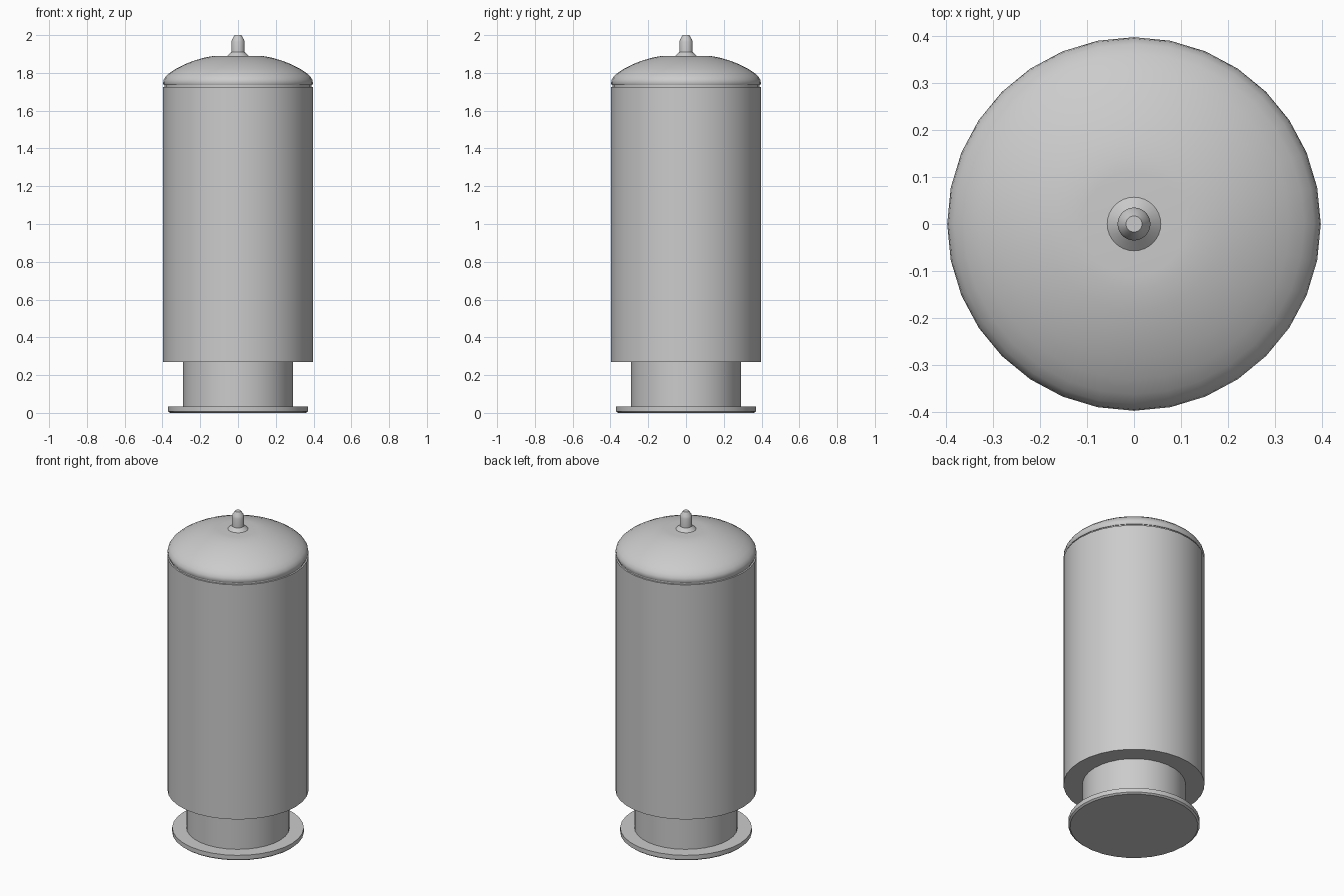
import bpy
import bmesh
import math

cube = bpy.data.objects.get("Cube")
if cube:
    bpy.data.objects.remove(cube, do_unlink=True)

grey = bpy.data.materials.new("light grey")
grey.use_nodes = True
colour = (0.6, 0.6, 0.6, 1)
grey.diffuse_color = colour
grey.node_tree.nodes["Principled BSDF"].inputs["Base Color"].default_value = colour


def turned(name, profile, sides=32, angle=30):
    """Closed solid of revolution from (radius, height) points, bottom to top."""
    bm = bmesh.new()
    rings = []
    for r, z in profile:
        rings.append([bm.verts.new((r * math.cos(i * math.tau / sides),
                                    r * math.sin(i * math.tau / sides), z))
                      for i in range(sides)])
    for low, high in zip(rings, rings[1:]):
        for i in range(sides):
            j = (i + 1) % sides
            bm.faces.new((low[i], low[j], high[j], high[i]))
    bm.faces.new(rings[0][::-1])
    bm.faces.new(rings[-1])
    mesh = bpy.data.meshes.new(name)
    bm.to_mesh(mesh)
    bm.free()
    mesh.materials.append(grey)
    obj = bpy.data.objects.new(name, mesh)
    bpy.context.collection.objects.link(obj)
    bpy.ops.object.select_all(action="DESELECT")
    obj.select_set(True)
    bpy.context.view_layer.objects.active = obj
    bpy.ops.object.shade_smooth_by_angle(angle=math.radians(angle))
    return obj


# Foot flange and neck
turned("base_flange", [(0.36, 0), (0.37, 0.008), (0.37, 0.035)])
turned("neck", [(0.29, 0.035), (0.29, 0.27)])

# Main shell and the recessed seam under the lid
turned("body", [(0.397, 0.27), (0.397, 1.725)])
turned("seam", [(0.388, 1.725), (0.388, 1.738)])

# Domed lid with a flat crown
turned("lid", [(0.392, 1.735), (0.397, 1.745), (0.394, 1.763), (0.383, 1.781),
               (0.362, 1.8), (0.33, 1.821), (0.285, 1.844), (0.235, 1.864),
               (0.185, 1.879), (0.14, 1.888), (0.11, 1.89)], angle=40)

# Nozzle: flared collar, stem and tapered tip
turned("nozzle_collar", [(0.057, 1.89), (0.035, 1.91)])
turned("nozzle_stem", [(0.035, 1.91), (0.035, 1.965), (0.031, 1.978),
                       (0.017, 2.0)])
